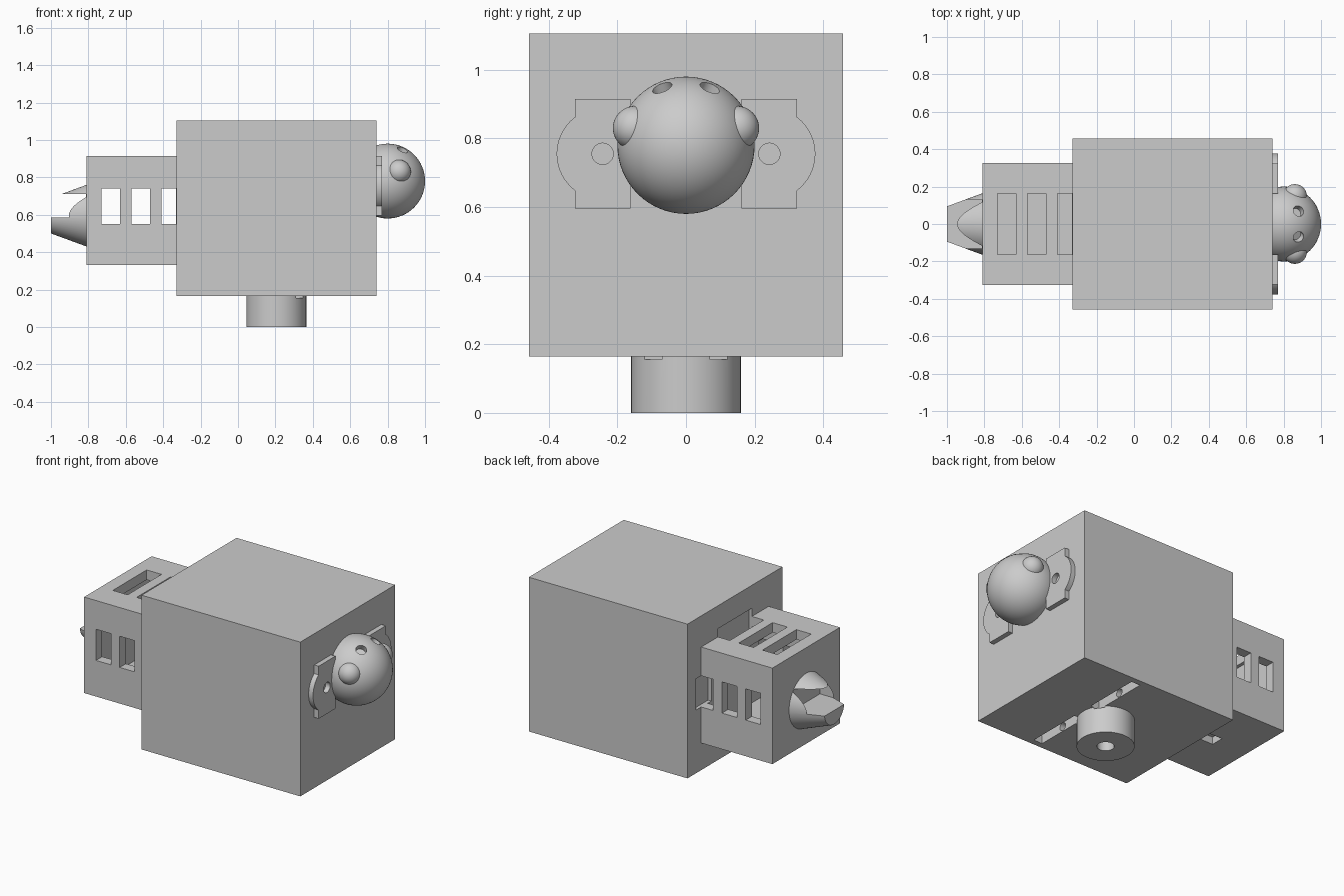
import bpy
import math
from mathutils import Vector

if "Cube" in bpy.data.objects:
    bpy.data.objects.remove(bpy.data.objects["Cube"])

grey = bpy.data.materials.new("plain grey")
grey.use_nodes = True
grey.diffuse_color = (0.6, 0.6, 0.6, 1)
grey.node_tree.nodes["Principled BSDF"].inputs["Base Color"].default_value = (0.6, 0.6, 0.6, 1)


def finish(name):
    ob = bpy.context.object
    ob.name = name
    ob.data.materials.append(grey)
    return ob


def box(name, x, y, z):
    """Box from (min, max) pairs."""
    lo, hi = Vector((x[0], y[0], z[0])), Vector((x[1], y[1], z[1]))
    bpy.ops.mesh.primitive_cube_add(size=1, location=(lo + hi) / 2)
    bpy.context.object.scale = hi - lo
    bpy.ops.object.transform_apply(location=True, rotation=True, scale=True)
    return finish(name)


def rod(name, start, end, r1, r2=None):
    """Cylinder or frustum between two points."""
    a, b = Vector(start), Vector(end)
    bpy.ops.mesh.primitive_cone_add(
        vertices=64, radius1=r1, radius2=r1 if r2 is None else r2,
        depth=(b - a).length, location=(a + b) / 2,
        rotation=(b - a).to_track_quat("Z", "Y").to_euler())
    bpy.ops.object.transform_apply(location=True, rotation=True, scale=True)
    return finish(name)


def ball(name, centre, r):
    bpy.ops.mesh.primitive_uv_sphere_add(segments=64, ring_count=32, radius=r, location=centre)
    return finish(name)


def boolean(ob, others, operation="DIFFERENCE"):
    bpy.context.view_layer.objects.active = ob
    for other in others:
        mod = ob.modifiers.new("bool", "BOOLEAN")
        mod.operation = operation
        mod.solver = "EXACT"
        mod.object = other
        bpy.ops.object.modifier_apply(modifier=mod.name)


def discard(obs):
    for ob in obs:
        bpy.data.objects.remove(ob)


def smooth(ob):
    bpy.ops.object.select_all(action="DESELECT")
    ob.select_set(True)
    bpy.context.view_layer.objects.active = ob
    bpy.ops.object.shade_smooth_by_angle(angle=math.radians(30))


# Main bodies
body = box("main_body", (-0.33, 0.74), (-0.457, 0.457), (0.165, 1.105))
rear = box("rear_housing", (-0.81, -0.325), (-0.325, 0.325), (0.33, 0.915))
hollow = box("hollow_cutter", (-0.75, -0.332), (-0.265, 0.265), (0.39, 0.855))
boolean(rear, [hollow])

# Ventilation slots through the rear housing walls, the last ones nicking the body
slots = []
for i in range(3):
    x = (-0.73 + 0.16 * i, -0.63 + 0.16 * i)
    slots.append(box("top_slot", x, (-0.163, 0.163), (0.82, 0.965)))
    for s in (-1, 1):
        y = sorted((s * 0.23, s * 0.375))
        slots.append(box("side_slot", x, y, (0.55, 0.74)))
boolean(rear, slots)
boolean(body, [slots[6], slots[7], slots[8]])

# Shallow pocket under the rear housing
pocket = box("pocket_cutter", (-0.6, -0.5), (-0.04, 0.04), (0.3, 0.375))
boolean(rear, [pocket])
discard(slots + [hollow, pocket])

# Round foot with a blind hole
foot = rod("round_foot", (0.205, 0, 0), (0.205, 0, 0.17), 0.16)
bore = rod("bore_cutter", (0.205, 0, -0.1), (0.205, 0, 0.08), 0.048)
boolean(foot, [bore])
discard([bore])

# Mounting grooves in the underside, with screw holes in their walls
for s in (-1, 1):
    groove = box("groove_cutter", (0.31, 0.37), sorted((s * 0.07, s * 0.42)), (0.155, 0.27))
    screw = rod("screw_cutter", (0.25, s * 0.243, 0.195), (0.34, s * 0.243, 0.195), 0.024)
    boolean(body, [groove, screw])
    boolean(foot, [groove])
    discard([groove, screw])
smooth(foot)

# Mounting ears beside the head
for side, s in (("left", 1), ("right", -1)):
    ear = box(side + "_mounting_ear", (0.73, 0.77), sorted((s * 0.162, s * 0.323)), (0.595, 0.915))
    disc = rod("disc", (0.73, s * 0.243, 0.755), (0.77, s * 0.243, 0.755), 0.134)
    trim = box("trim", (0.7, 0.8), sorted((0, s * 0.162)), (0.5, 1))
    hole = rod("hole", (0.7, s * 0.243, 0.755), (0.8, s * 0.243, 0.755), 0.031)
    boolean(disc, [trim])
    boolean(ear, [disc], "UNION")
    boolean(ear, [hole])
    smooth(ear)
    discard([disc, trim, hole])

# Head with two sunken holes and bulging eyes
centre = Vector((0.8, 0, 0.78))
head = ball("head", centre, 0.2)
for side, s in (("left", 1), ("right", -1)):
    d = Vector((0.08, s * 0.07, 0.169)).normalized()
    hole = rod("hole", centre + d * 0.16, centre + d * 0.25, 0.03)
    boolean(head, [hole])
    discard([hole])
    smooth(ball(side + "_eye", centre + Vector((0.06, s * 0.149, 0.05)), 0.064))
smooth(head)

# Tapered spout at the rear with a rectangular mouth cut through it
spout = rod("rear_spout", (-0.79, 0, 0.595), (-1, 0, 0.595), 0.172, 0.095)
mouth = box("mouth_cutter", (-1.1, -0.812), (-0.13, 0.13), (0.585, 0.71))
boolean(spout, [mouth])
discard([mouth])
smooth(spout)
